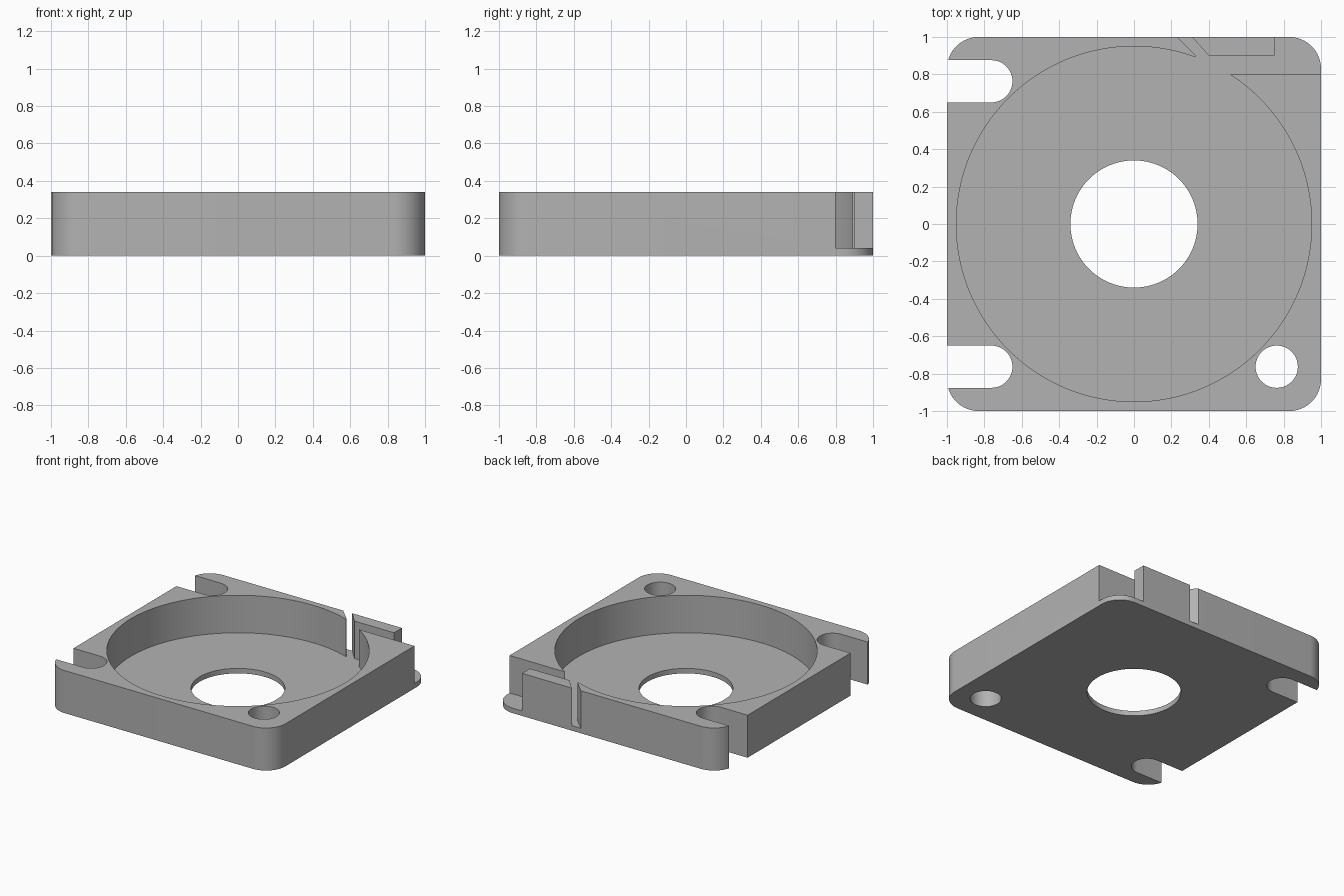
import bpy, bmesh
from math import cos, sin, pi, radians

cube = bpy.data.objects.get("Cube")
if cube:
    bpy.data.objects.remove(cube, do_unlink=True)

HEIGHT, FLOOR = 0.34, 0.04
HOLE, HOLE_R = 0.763, 0.113

grey = bpy.data.materials.new("plain grey")
grey.use_nodes = True
grey.diffuse_color = (0.45, 0.45, 0.45, 1)
grey.node_tree.nodes["Principled BSDF"].inputs["Base Color"].default_value = (0.45, 0.45, 0.45, 1)


def arc(cx, cy, r, start, end, steps):
    angles = [radians(start + (end - start) * i / steps) for i in range(steps + 1)]
    return [(cx + r * cos(a), cy + r * sin(a)) for a in angles]


def circle(cx, cy, r, steps):
    return arc(cx, cy, r, 0, 360, steps)[:-1]


def prism(name, outline, low, high):
    """Extrude a flat outline upwards into a solid."""
    bm = bmesh.new()
    face = bm.faces.new([bm.verts.new((x, y, low)) for x, y in outline])
    top = bmesh.ops.extrude_face_region(bm, geom=[face])["geom"]
    bmesh.ops.translate(bm, vec=(0, 0, high - low),
                        verts=[v for v in top if isinstance(v, bmesh.types.BMVert)])
    bmesh.ops.recalc_face_normals(bm, faces=bm.faces)
    mesh = bpy.data.meshes.new(name)
    bm.to_mesh(mesh)
    bm.free()
    obj = bpy.data.objects.new(name, mesh)
    bpy.context.collection.objects.link(obj)
    mesh.materials.append(grey)
    return obj


# Square housing with rounded corners
R = 0.17
corners = [(1, 1), (-1, 1), (-1, -1), (1, -1)]
outline = []
for i, (sx, sy) in enumerate(corners):
    outline += arc(sx * (1 - R), sy * (1 - R), R, 90 * i, 90 * i + 90, 16)
housing = prism("housing", outline, 0, HEIGHT)

# Round cavity, centre opening and screw hole
above, below = HEIGHT + 0.1, -0.1
cutters = [
    prism("cavity_cutter", circle(0, 0, 0.95, 128), FLOOR, above),
    prism("centre_hole_cutter", circle(0, 0, 0.34, 96), below, above),
    prism("screw_hole_cutter", circle(HOLE, -HOLE, HOLE_R, 48), below, above),
]

# Open-ended screw slots on the right side
for side, y in (("front", -HOLE), ("back", HOLE)):
    slot = arc(-HOLE, y, HOLE_R, -90, 90, 24) + [(-1.1, y + HOLE_R), (-1.1, y - HOLE_R)]
    cutters.append(prism(side + "_slot_cutter", slot, below, above))

# Outlet channel around the standing block at the back left corner
channel = [(0.21, 1.02), (0.33, 0.9), (0.33, 0.8), (1.1, 0.8), (1.1, 1.02),
           (0.75, 1.02), (0.75, 0.9), (0.4, 0.9), (0.292, 1.02)]
cutters.append(prism("channel_cutter", channel, FLOOR, above))

# Cut everything, then bake the result and drop the cutters
for cutter in cutters:
    cutter.hide_render = True
    mod = housing.modifiers.new(cutter.name, "BOOLEAN")
    mod.operation, mod.solver, mod.object = "DIFFERENCE", "EXACT", cutter

bpy.ops.object.select_all(action="DESELECT")
housing.select_set(True)
bpy.context.view_layer.objects.active = housing
for mod in list(housing.modifiers):
    bpy.ops.object.modifier_apply(modifier=mod.name)
for cutter in cutters:
    bpy.data.objects.remove(cutter, do_unlink=True)
bpy.ops.object.shade_smooth_by_angle(angle=radians(30))
